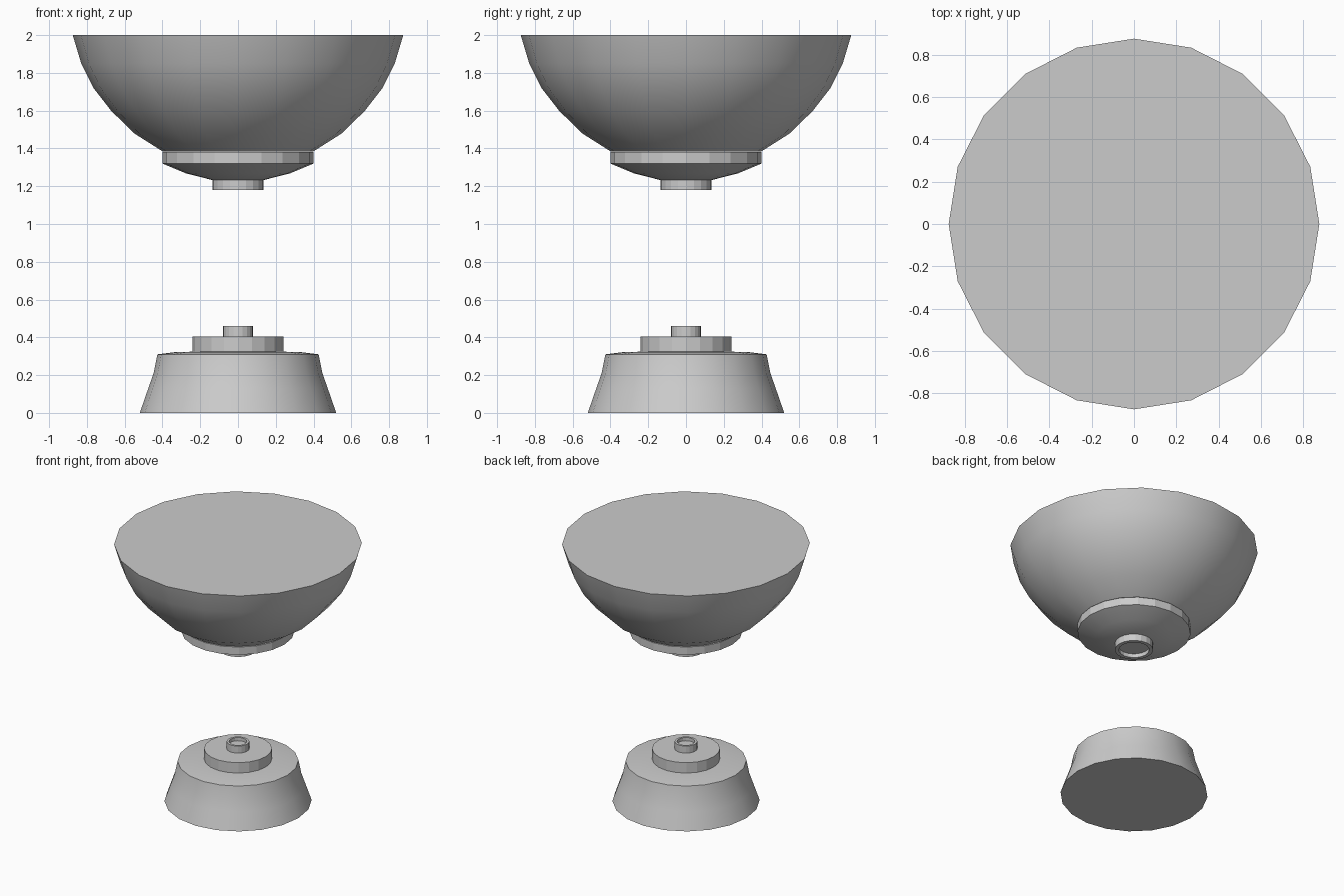
import bpy, bmesh, math

if "Cube" in bpy.data.objects:
    bpy.data.objects.remove(bpy.data.objects["Cube"])

SIDES = 20


def lathe(name, profile, smooth=False):
    """Revolve (radius, z) points, listed bottom to top, and cap both ends."""
    bm = bmesh.new()
    rings = []
    for r, z in profile:
        rings.append([bm.verts.new((r * math.cos(2 * math.pi * i / SIDES),
                                    r * math.sin(2 * math.pi * i / SIDES), z))
                      for i in range(SIDES)])
    for a, b in zip(rings, rings[1:]):
        for i in range(SIDES):
            j = (i + 1) % SIDES
            bm.faces.new((a[i], a[j], b[j], b[i]))
    bm.faces.new(rings[0][::-1])
    bm.faces.new(rings[-1])
    bmesh.ops.recalc_face_normals(bm, faces=bm.faces)
    mesh = bpy.data.meshes.new(name)
    bm.to_mesh(mesh)
    bm.free()
    ob = bpy.data.objects.new(name, mesh)
    bpy.context.collection.objects.link(ob)
    if smooth:
        bpy.ops.object.select_all(action='DESELECT')
        ob.select_set(True)
        bpy.context.view_layer.objects.active = ob
        bpy.ops.object.shade_smooth_by_angle(angle=math.radians(30))
    return ob


# Lower stand: flared body, stepped plate, small socket with a recessed top
lathe("base_body", [(0.52, 0), (0.475, 0.13), (0.447, 0.21), (0.427, 0.31),
                    (0.33, 0.322), (0.2, 0.325)], True)
lathe("base_plate", [(0.24, 0.315), (0.24, 0.405)])
lathe("base_socket", [(0.08, 0.40), (0.08, 0.46), (0.063, 0.46), (0.063, 0.435)])

# Upper half: recessed socket, shallow dish, collar and flat-topped bowl
lathe("upper_socket", [(0.108, 1.21), (0.108, 1.18), (0.135, 1.18), (0.135, 1.24)])
lathe("lower_dish", [(0.137, 1.233), (0.275, 1.268), (0.40, 1.32)], True)
lathe("collar", [(0.40, 1.32), (0.40, 1.38)])
lathe("bowl", [(0.40, 1.385), (0.55, 1.48), (0.672, 1.60), (0.765, 1.72),
               (0.83, 1.85), (0.875, 2.0)], True)
